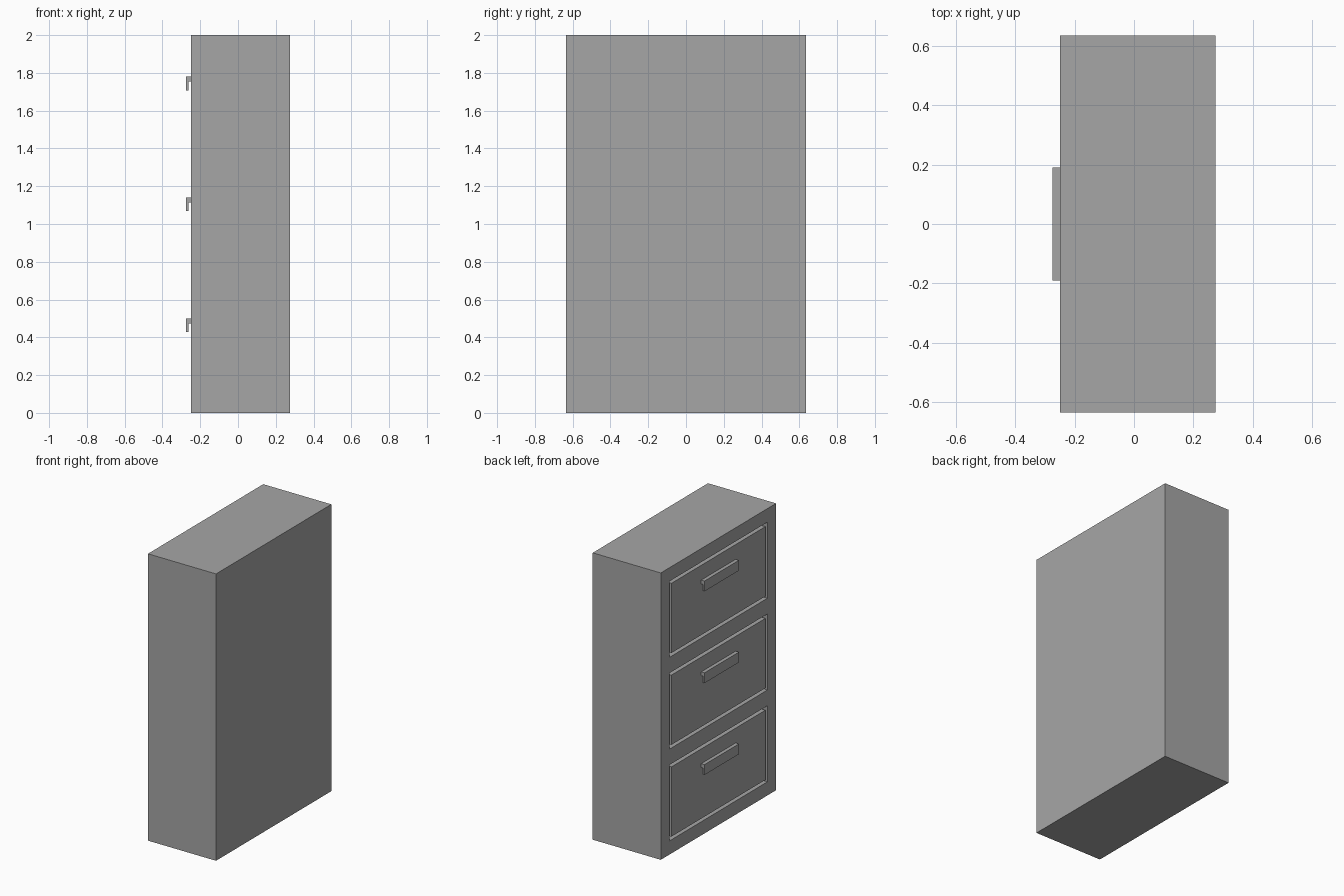
import bpy
import bmesh
from mathutils import Vector

old = bpy.data.objects.get("Cube")
if old:
    bpy.data.objects.remove(old, do_unlink=True)

# Main sizes
FACE_X, BACK_X = -0.25, 0.275
HALF_Y, HEIGHT = 0.635, 2.0
OPEN_Y, OPEN_Z = 0.54, 0.265          # half sizes of a drawer opening
DRAWER_CENTRES = (0.36, 1.0, 1.64)
GAP, DEPTH = 0.022, 0.4

# One painted metal colour
grey = bpy.data.materials.new("grey_metal")
grey.use_nodes = True
colour = (0.38, 0.38, 0.38, 1)
grey.diffuse_color = colour
grey.node_tree.nodes["Principled BSDF"].inputs["Base Color"].default_value = colour


def finish(name, bm):
    bmesh.ops.recalc_face_normals(bm, faces=bm.faces[:])
    mesh = bpy.data.meshes.new(name)
    bm.to_mesh(mesh)
    bm.free()
    mesh.materials.append(grey)
    obj = bpy.data.objects.new(name, mesh)
    bpy.context.collection.objects.link(obj)
    return obj


def add_box(bm, low, high):
    low, high = Vector(low), Vector(high)
    verts = bmesh.ops.create_cube(bm, size=1)["verts"]
    bmesh.ops.scale(bm, vec=high - low, verts=verts)
    bmesh.ops.translate(bm, vec=(low + high) / 2, verts=verts)


def is_front(face):
    return face.normal.x < -0.9


# Cabinet: cut the drawer side into cells, then push the openings inwards
bm = bmesh.new()
add_box(bm, (FACE_X, -HALF_Y, 0), (BACK_X, HALF_Y, HEIGHT))
cuts = [((0, s * OPEN_Y, 0), (0, 1, 0)) for s in (-1, 1)]
cuts += [((0, 0, z + s * OPEN_Z), (0, 0, 1)) for z in DRAWER_CENTRES for s in (-1, 1)]
for point, normal in cuts:
    bm.normal_update()
    faces = [f for f in bm.faces if is_front(f)]
    geom = set(faces)
    for f in faces:
        geom.update(f.edges, f.verts)
    bmesh.ops.bisect_plane(bm, geom=list(geom), plane_co=point, plane_no=normal)
bm.normal_update()


def is_opening(face):
    c = face.calc_center_median()
    return (is_front(face) and abs(c.y) < OPEN_Y
            and any(abs(c.z - z) < OPEN_Z for z in DRAWER_CENTRES))


openings = [f for f in bm.faces if is_opening(f)]
pushed = bmesh.ops.extrude_face_region(bm, geom=openings)["geom"]
bmesh.ops.delete(bm, geom=[f for f in openings if f.is_valid], context="FACES")
bmesh.ops.translate(bm, vec=(DEPTH, 0, 0),
                    verts=[v for v in pushed if isinstance(v, bmesh.types.BMVert)])
finish("cabinet", bm)

# Drawers sit flush in the openings, each with a hooked pull handle
for level, z in zip(("bottom", "middle", "top"), DRAWER_CENTRES):
    bm = bmesh.new()
    y, h = OPEN_Y - GAP, OPEN_Z - GAP
    add_box(bm, (FACE_X, -y, z - h), (FACE_X + DEPTH, y, z + h))
    finish(level + "_drawer", bm)

    # Handle: L-shaped section swept along y
    bm = bmesh.new()
    top, out = z + 0.14, FACE_X - 0.025
    section = [(FACE_X, top), (out, top), (out, top - 0.072),
               (out + 0.012, top - 0.072), (out + 0.012, top - 0.026),
               (FACE_X, top - 0.026)]
    face = bm.faces.new([bm.verts.new((px, -0.19, pz)) for px, pz in section])
    swept = bmesh.ops.extrude_face_region(bm, geom=[face])["geom"]
    bmesh.ops.translate(bm, vec=(0, 0.38, 0),
                        verts=[v for v in swept if isinstance(v, bmesh.types.BMVert)])
    if not face.is_valid or len(bm.faces) < len(section) + 2:
        bmesh.ops.holes_fill(bm, edges=bm.edges[:], sides=0)
    finish(level + "_handle", bm)
